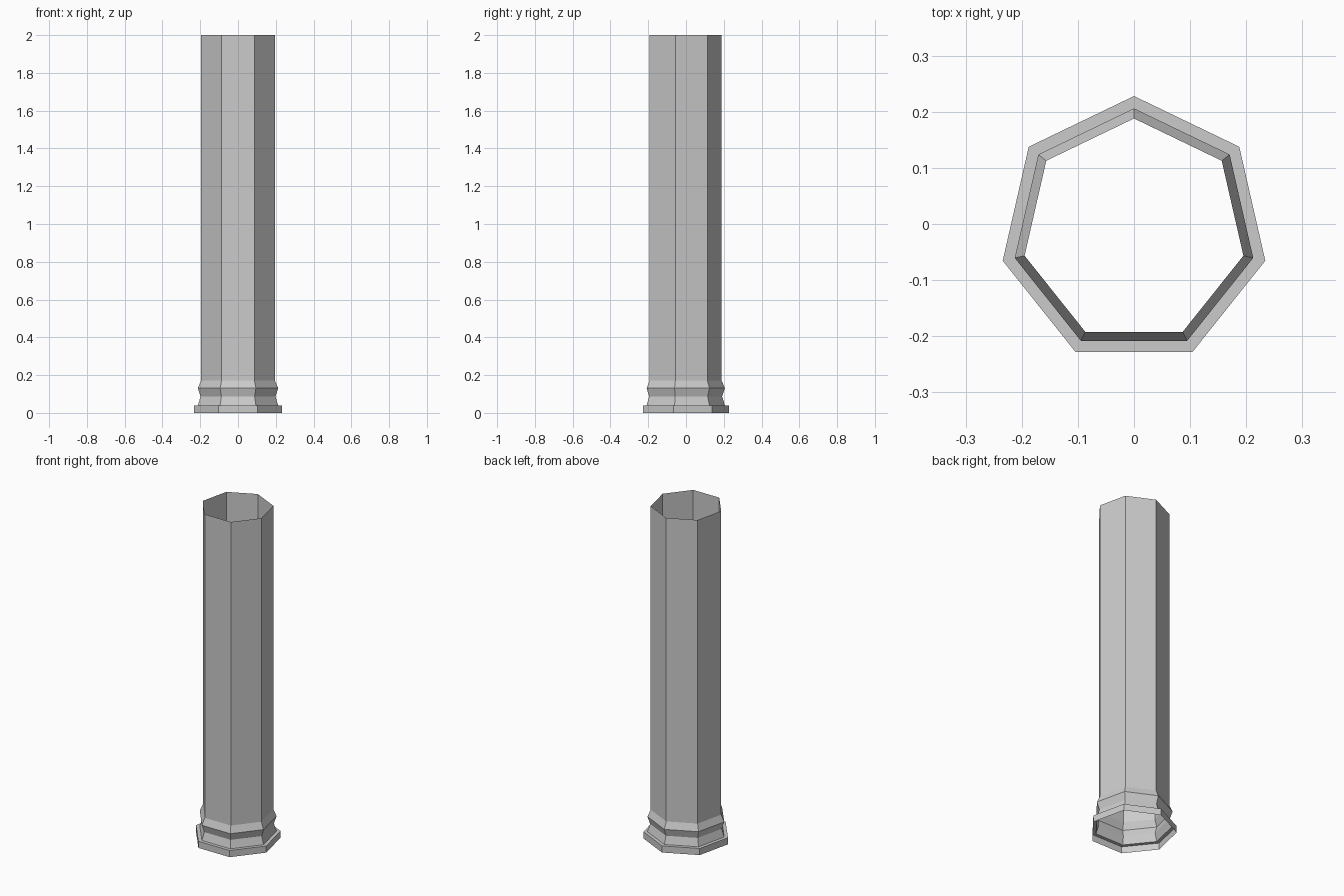
import bpy, bmesh, math

if "Cube" in bpy.data.objects:
    bpy.data.objects.remove(bpy.data.objects["Cube"])

SIDES = 7
Y_OFF = -0.012  # centres the seven-sided outline in y

# (radius, height) outline from plinth to open shaft top
profile = [(0.24, 0.0), (0.24, 0.04), (0.218, 0.04), (0.203, 0.087),
           (0.218, 0.131), (0.2, 0.172), (0.2, 2.0)]


def ring(bm, r, z):
    pts = []
    for i in range(SIDES):
        a = math.pi / 2 + 2 * math.pi * i / SIDES
        pts.append(bm.verts.new((r * math.cos(a), r * math.sin(a) + Y_OFF, z)))
    return pts


# hollow column, open at both ends
bm = bmesh.new()
rings = [ring(bm, r, z) for r, z in profile]
for low, high in zip(rings, rings[1:]):
    for i in range(SIDES):
        j = (i + 1) % SIDES
        bm.faces.new((low[i], low[j], high[j], high[i]))

mesh = bpy.data.meshes.new("column")
bm.to_mesh(mesh)
bm.free()
column = bpy.data.objects.new("column", mesh)
bpy.context.collection.objects.link(column)
